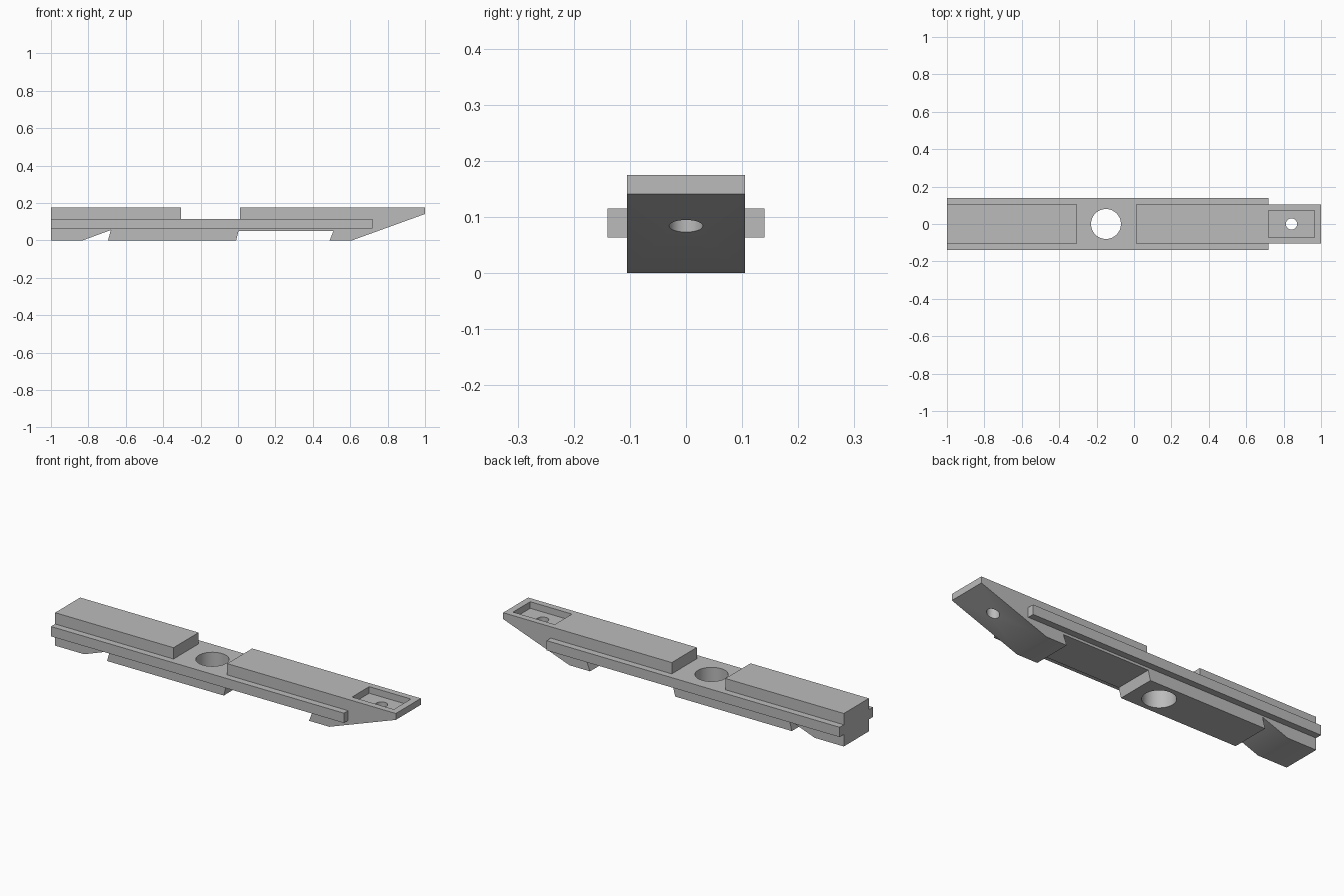
import bpy, bmesh
from mathutils import Matrix, Vector

cube = bpy.data.objects.get("Cube")
if cube:
    bpy.data.objects.remove(cube, do_unlink=True)

GREY = (0.5, 0.5, 0.5, 1)
grey = bpy.data.materials.new("plain grey")
grey.use_nodes = True
grey.diffuse_color = GREY
grey.node_tree.nodes["Principled BSDF"].inputs["Base Color"].default_value = GREY


def add_object(name, bm):
    bmesh.ops.recalc_face_normals(bm, faces=bm.faces)
    mesh = bpy.data.meshes.new(name)
    bm.to_mesh(mesh)
    bm.free()
    mesh.materials.append(grey)
    obj = bpy.data.objects.new(name, mesh)
    bpy.context.collection.objects.link(obj)
    return obj


def extrusion(name, profile, half_width):
    """Extrude an x-z profile symmetrically along y."""
    bm = bmesh.new()
    face = bm.faces.new([bm.verts.new((x, -half_width, z)) for x, z in profile])
    new = bmesh.ops.extrude_face_region(bm, geom=[face])["geom"]
    bmesh.ops.translate(bm, vec=Vector((0, 2 * half_width, 0)),
                        verts=[v for v in new if isinstance(v, bmesh.types.BMVert)])
    return add_object(name, bm)


def block(name, x0, x1, half_width, z0, z1):
    return extrusion(name, [(x0, z0), (x1, z0), (x1, z1), (x0, z1)], half_width)


def drill(name, x, radius):
    bm = bmesh.new()
    bmesh.ops.create_cone(bm, cap_ends=True, segments=48, radius1=radius,
                          radius2=radius, depth=1, matrix=Matrix.Translation((x, 0, 0)))
    return add_object(name, bm)


def combine(target, tool, operation):
    mod = target.modifiers.new(tool.name, "BOOLEAN")
    mod.object, mod.operation, mod.solver = tool, operation, "EXACT"
    bpy.context.view_layer.objects.active = target
    bpy.ops.object.modifier_apply(modifier=mod.name)
    bpy.data.objects.remove(tool, do_unlink=True)


# Main bar: notched underside, sloped nose, recessed top
bar = extrusion("slide_bar", [
    (-1, 0), (-0.83, 0), (-0.68, 0.055), (-0.695, 0), (-0.01, 0), (0.003, 0.05),
    (0.51, 0.05), (0.49, 0), (0.61, 0), (1, 0.141), (1, 0.175), (0.01, 0.175),
    (0.01, 0.115), (-0.305, 0.115), (-0.305, 0.175), (-1, 0.175)], 0.105)

# Side rails run through the bar and stop short of the nose
combine(bar, block("side_rails", -1, 0.72, 0.14, 0.063, 0.115), "UNION")

# Large hole, nose pocket and small hole
combine(bar, drill("large_hole", -0.15, 0.08), "DIFFERENCE")
combine(bar, block("nose_pocket", 0.72, 0.965, 0.072, 0.14, 0.3), "DIFFERENCE")
combine(bar, drill("small_hole", 0.842, 0.03), "DIFFERENCE")

# Smooth hole walls, sharp edges elsewhere
bpy.ops.object.select_all(action="DESELECT")
bar.select_set(True)
bpy.context.view_layer.objects.active = bar
bpy.ops.object.shade_smooth_by_angle(angle=0.5)
